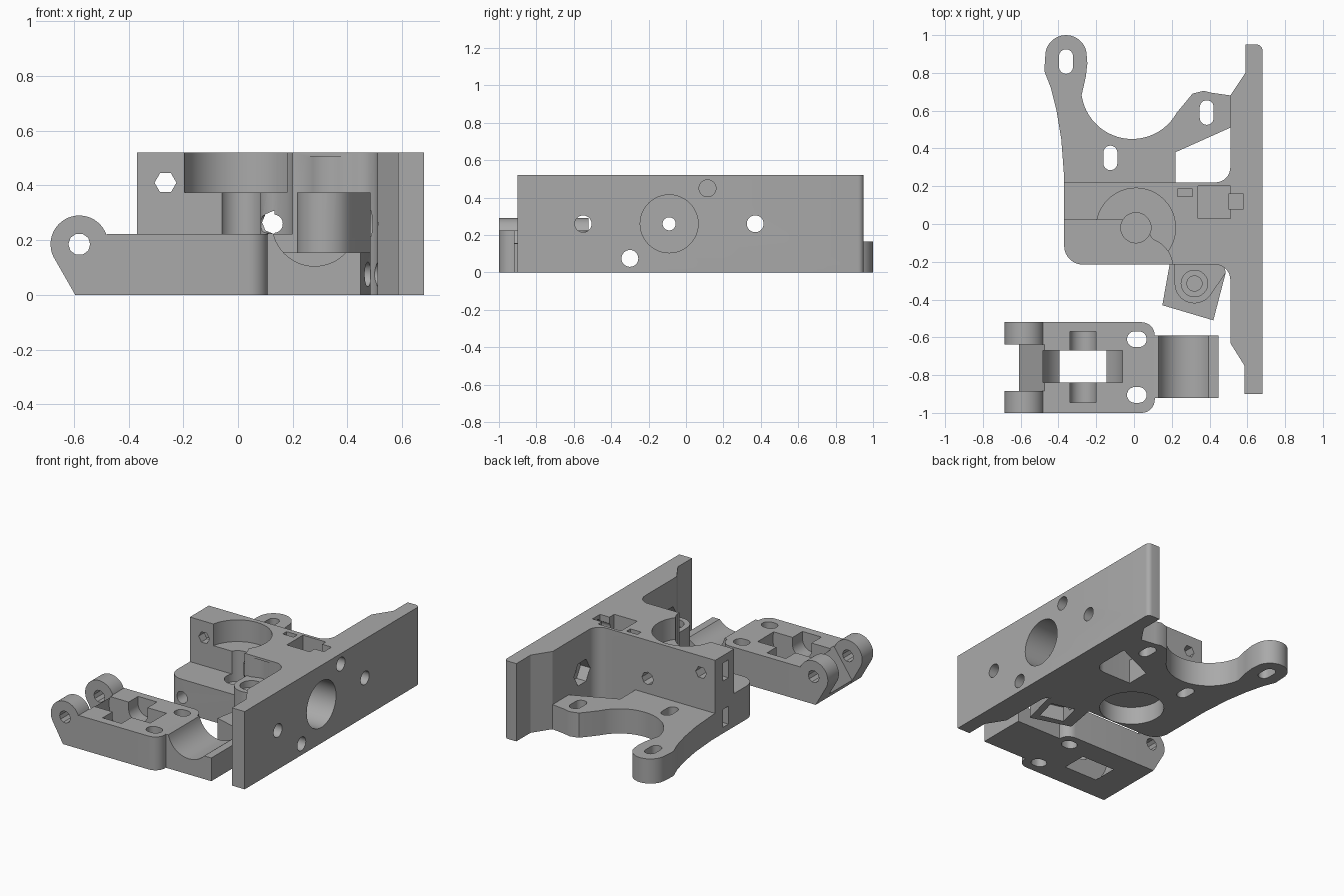
import bpy
import bmesh
from math import sin, cos, radians
from mathutils import Vector

if "Cube" in bpy.data.objects:
    bpy.data.objects.remove(bpy.data.objects["Cube"])

grey = bpy.data.materials.new("plain grey")
grey.use_nodes = True
grey.diffuse_color = (0.4, 0.4, 0.4, 1)
grey.node_tree.nodes["Principled BSDF"].inputs["Base Color"].default_value = (0.4, 0.4, 0.4, 1)


def arc(cx, cy, r, a0, a1, n=12):
    angles = [radians(a0 + (a1 - a0) * i / n) for i in range(n + 1)]
    return [(cx + r * cos(a), cy + r * sin(a)) for a in angles]


def prism(name, outline, lo, hi, axis="Z"):
    """Extrude an outline along an axis: Z takes (x, y), Y takes (x, z), X takes (y, z)."""
    place = {"Z": lambda p, h: (p[0], p[1], h),
             "Y": lambda p, h: (p[0], h, p[1]),
             "X": lambda p, h: (h, p[0], p[1])}[axis]
    bm = bmesh.new()
    face = bm.faces.new([bm.verts.new(place(p, lo)) for p in outline])
    new = bmesh.ops.extrude_face_region(bm, geom=[face])["geom"]
    shift = Vector(place((0, 0), hi - lo))
    bmesh.ops.translate(bm, vec=shift, verts=[v for v in new if isinstance(v, bmesh.types.BMVert)])
    bmesh.ops.recalc_face_normals(bm, faces=bm.faces)
    mesh = bpy.data.meshes.new(name)
    bm.to_mesh(mesh)
    bm.free()
    mesh.materials.append(grey)
    obj = bpy.data.objects.new(name, mesh)
    bpy.context.collection.objects.link(obj)
    return obj


def rod(name, u, v, r, lo, hi, axis="Z", n=32):
    return prism(name, arc(u, v, r, 0, 360 - 360 / n, n - 1), lo, hi, axis)


def box(name, x0, x1, y0, y1, z0, z1):
    return prism(name, [(x0, y0), (x1, y0), (x1, y1), (x0, y1)], z0, z1)


def slot(name, x, y, r, half, lo, hi):
    return prism(name, arc(x, y + half, r, 0, 180) + arc(x, y - half, r, 180, 360), lo, hi)


def combine(target, others, operation):
    """Apply a boolean with each object in turn, then remove the helpers."""
    bpy.context.view_layer.objects.active = target
    for other in others:
        other.hide_render = True
        mod = target.modifiers.new("join", "BOOLEAN")
        mod.operation, mod.solver, mod.object = operation, "EXACT", other
        bpy.ops.object.modifier_apply(modifier=mod.name)
        bpy.data.objects.remove(other)


def finish(obj):
    bpy.ops.object.select_all(action="DESELECT")
    obj.select_set(True)
    bpy.context.view_layer.objects.active = obj
    bpy.ops.object.shade_smooth_by_angle(angle=radians(30))


# Tall block and mounting plate in one outline
outline = [(-.37, .22), (-.37, .02), (.05, .02), (.09, -.07)]
outline += arc(.05, -.23, .155, 68, 8, 8)
outline += [(.2, -.215)] + arc(.43, -.295, .08, 90, 0, 8)
outline += [(.51, -.63), (.585, -.75), (.585, -.9), (.68, -.9)]
outline += arc(.65, .92, .03, 0, 90, 5) + [(.59, .95), (.59, .8), (.51, .68)]
outline += arc(.43, .3, .08, 0, -90, 8)
body = prism("extruder_body", outline, 0, .52)

# Motor flange with its cradle and open triangle
edge = [(-.37, .1), (-.37, .25), (-.385, .45), (-.41, .6), (-.44, .72)]
edge += [(-.475, .81)] + arc(-.36, .89, .11, 170, 10, 14) + [(-.247, .85), (-.255, .78)]
edge += arc(-.01, .72, .27, 188, 331, 24)
edge += [(.31, .69), (.37, .705), (.41, .695), (.55, .675), (.55, .1)]
flange = prism("motor_flange", edge, 0, .165)
combine(flange, [prism("opening", [(.22, .2), (.51, .2), (.51, .51), (.22, .38)], -.1, .3)]
        + [slot("screw_slot", x, y, .037, .028, -.1, .3)
           for x, y in ((-.36, .86), (-.125, .35), (.385, .59))], "DIFFERENCE")

# Low front block, hinge slab and screw boss
front = [(-.37, .1)] + arc(-.27, -.115, .1, 180, 270, 8) + [(.3, -.215), (.3, .1)]
low_block = prism("low_block", front, 0, .222)
slab = prism("slab", [(.15, -.43), (.42, -.51), (.485, -.26), (.46, -.15), (.2, -.15)], 0, .155)
boss_edge = arc(.32, -.315, .105, 180, 330, 16) + [(.485, -.26), (.47, -.15), (.215, -.15)]
boss = prism("boss", boss_edge, .1, .375)
combine(body, [flange, low_block, slab, boss], "UNION")

# Bores, pockets and screw holes of the body
cuts = [
    rod("gear_recess", .01, -.02, .21, .375, .6, n=48),
    rod("gear_bore", .01, -.02, .08, .17, .5),
    rod("motor_pocket", .01, -.01, .2, -.1, .12, n=48),
    rod("boss_clearance", .32, -.315, .12, .375, .505),
    rod("boss_counterbore", .32, -.315, .07, .33, .45),
    rod("boss_hole", .32, -.315, .04, .12, .4),
    rod("nozzle_socket", -.09, .26, .155, .45, .8, "X", 48),
    rod("filament_hole", -.09, .26, .035, -.1, .8, "X"),
    rod("upper_plate_hole", .115, .45, .045, .4, .8, "X"),
    rod("lower_plate_hole", -.3, .075, .045, .1, .8, "X"),
    rod("front_hex_hole", -.265, .41, .04, -.1, .4, "Y", 6),
    rod("front_low_hole", -.265, .1, .04, -.4, .16, "Y"),
    rod("cross_hole", .13, .265, .042, -.1, .4, "Y", 8),
    box("nut_pocket", .34, .51, .03, .2, .4, .6),
    box("nut_slit", .5, .58, .08, .16, .38, .6),
    box("small_slit", .23, .31, .145, .185, .4, .6),
    prism("slab_pocket", [(.23, -.41), (.39, -.45), (.43, -.29), (.27, -.25)], -.1, .1),
]
for y in (-.55, .37):
    cuts += [rod("plate_hole", y, .26, .045, .45, .8, "X"),
             rod("hex_trap", y, .26, .085, .45, .58, "X", 6)]
for z in (.1, .41):
    cuts.append(box("side_slit", -.5, -.21, .08, .14, z - .06, z + .06))
combine(body, cuts, "DIFFERENCE")
finish(body)

# Idler arm: base with rounded corners and a sloped hinge end
top = arc(.04, -.93, .07, -90, 0, 8) + arc(.04, -.59, .07, 0, 90, 8)
idler = prism("idler_arm", top + [(-.47, -.52), (-.47, -1)], 0, .223)
slope = prism("slope", [(-.4, 0), (-.595, 0), (-.61, .03), (-.475, .223), (-.4, .223)],
              -.9, -.6, "Y")
ear = [(-.4, 0), (-.595, 0)] + arc(-.58, .185, .105, 205, 20, 24) + [(-.475, .223), (-.4, .223)]
ears = [prism("hinge_ear", ear, y, y + .117, "Y") for y in (-1, -.637)]
cradle = [(.0, 0), (.447, 0), (.447, .155), (.395, .155)] + arc(.28, .26, .155, -42, -167, 20)
cradle += [(.1, .223), (0, .223)]
combine(idler, [slope] + ears + [prism("cradle", cradle, -.92, -.59, "Y")], "UNION")

# Bearing well, axle groove and screw holes of the idler
cuts = [
    rod("bearing_well", -.27, .175, .215, -.84, -.67, "Y", 48),
    rod("axle_groove", -.27, .175, .07, -.945, -.57, "Y"),
    box("axle_entry", -.34, -.2, -.945, -.57, .175, .4),
    rod("hinge_hole", -.58, .185, .04, -1.2, -.4, "Y", 10),
]
for y in (-.905, -.61):
    hole = [(.015 + u, y + v) for u, v in arc(.01, 0, .042, -90, 90) + arc(-.01, 0, .042, 90, 270)]
    cuts.append(prism("screw_hole", hole, -.1, .4))
combine(idler, cuts, "DIFFERENCE")
finish(idler)
